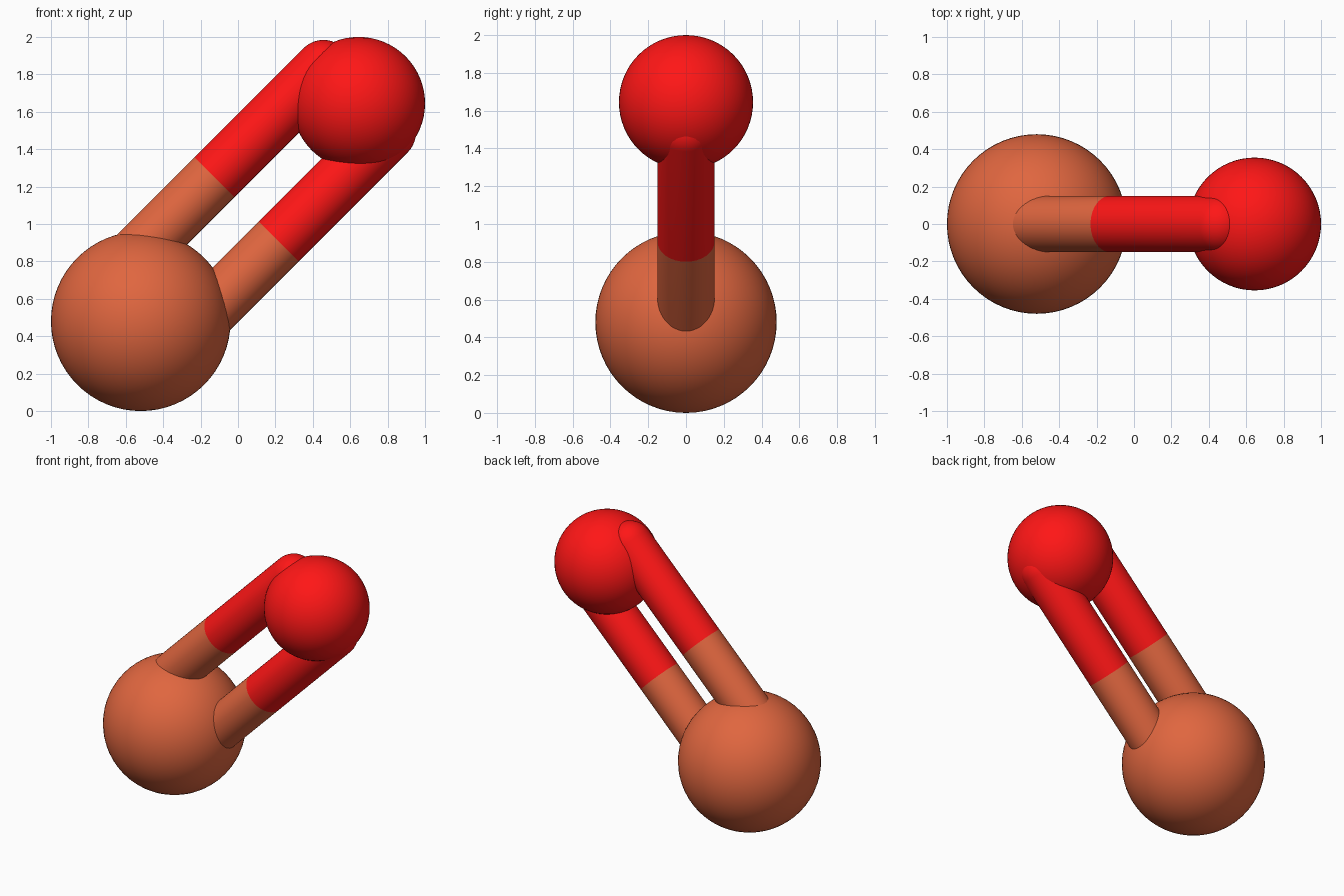
import bpy, bmesh
from math import sin, cos, pi, radians
from mathutils import Vector, Matrix

if "Cube" in bpy.data.objects:
    bpy.data.objects.remove(bpy.data.objects["Cube"])


def material(name, color):
    m = bpy.data.materials.new(name)
    m.diffuse_color = color
    m.use_nodes = True
    m.node_tree.nodes["Principled BSDF"].inputs["Base Color"].default_value = m.diffuse_color
    return m


BROWN = material("brown", (0.745, 0.133, 0.05, 1))
RED = material("red", (1.0, 0.008, 0.008, 1))


def add_object(name, bm, mat, matrix):
    mesh = bpy.data.meshes.new(name)
    bmesh.ops.recalc_face_normals(bm, faces=bm.faces)
    for f in bm.faces:
        f.smooth = True
    bm.to_mesh(mesh)
    bm.free()
    mesh.materials.append(mat)
    ob = bpy.data.objects.new(name, mesh)
    ob.matrix_world = matrix
    bpy.context.collection.objects.link(ob)


def ball(name, center, radius, mat):
    bm = bmesh.new()
    bmesh.ops.create_uvsphere(bm, u_segments=64, v_segments=32, radius=radius)
    add_object(name, bm, mat, Matrix.Translation(center))


def half_bond(name, start, end, radius, mat):
    """Tube from start to end, closed by a rounded cap beyond the end."""
    axis = end - start
    length = axis.length
    profile = [(radius, 0.0)]
    profile += [(radius * cos(i * pi / 20), length + radius * sin(i * pi / 20)) for i in range(11)]
    bm = bmesh.new()
    verts = [bm.verts.new((x, 0, z)) for x, z in profile]
    edges = [bm.edges.new(pair) for pair in zip(verts, verts[1:])]
    bmesh.ops.spin(bm, geom=verts + edges, cent=(0, 0, 0), axis=(0, 0, 1),
                   angle=2 * pi, steps=48, use_duplicate=False)
    bmesh.ops.remove_doubles(bm, verts=bm.verts, dist=1e-5)
    rot = Vector((0, 0, 1)).rotation_difference(axis).to_matrix().to_4x4()
    add_object(name, bm, mat, Matrix.Translation(start) @ rot)


# Two atoms
large = Vector((-0.52, 0, 0.48))
small = Vector((0.645, 0, 1.645))
ball("large_ball", large, 0.48, BROWN)
ball("small_ball", small, 0.355, RED)

# Double bond: two parallel two-coloured rods
side = Vector((-sin(radians(45)), 0, cos(radians(45))))
for label, offset in (("upper", 0.266), ("lower", -0.22)):
    shift = side * offset
    middle = (large + small) / 2 + shift
    half_bond(label + "_rod_brown", middle, large + shift, 0.151, BROWN)
    half_bond(label + "_rod_red", middle, small + shift, 0.151, RED)
